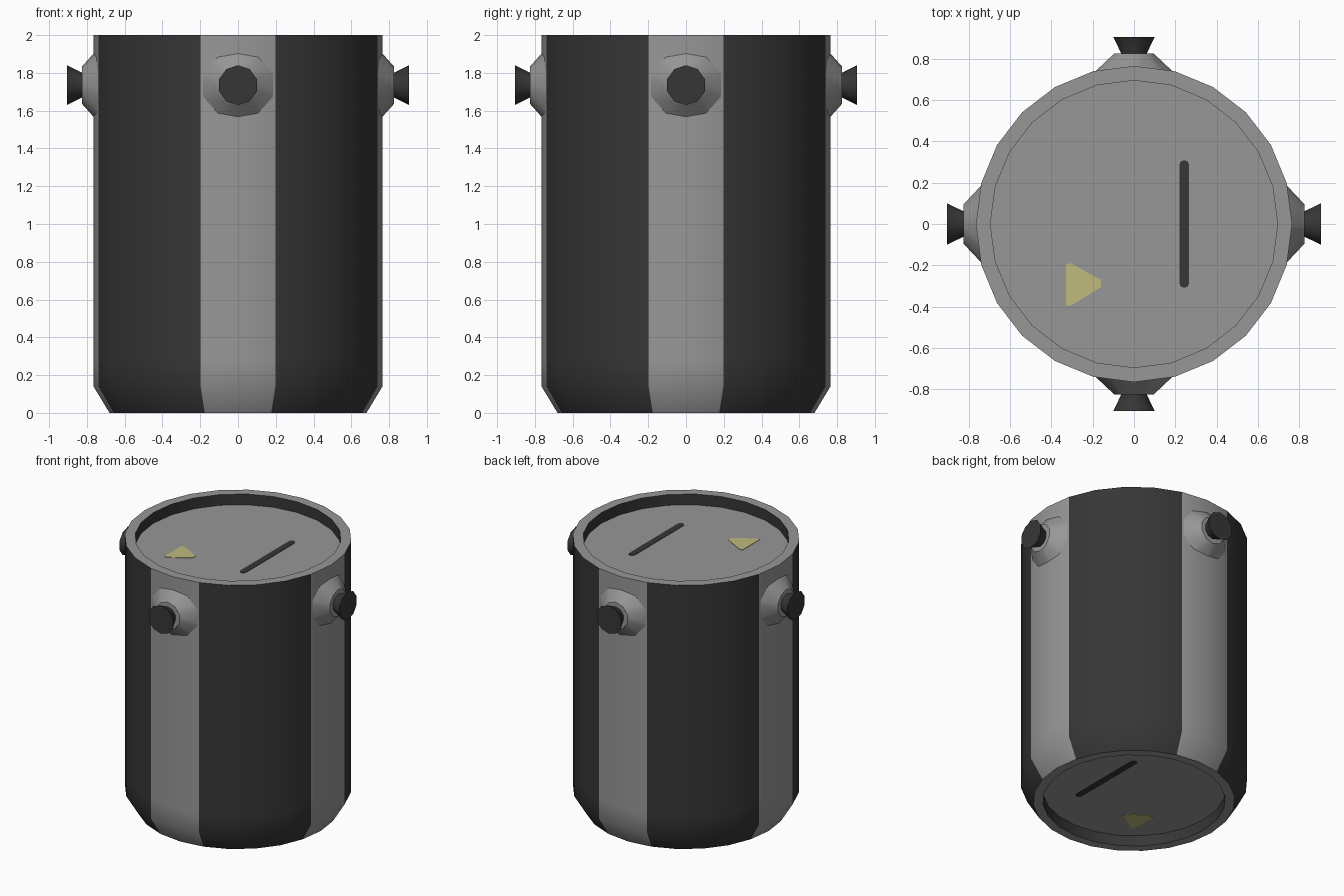
import bpy, bmesh, math
from mathutils import Matrix, Vector

if "Cube" in bpy.data.objects:
    bpy.data.objects.remove(bpy.data.objects["Cube"])


def material(name, rgb):
    m = bpy.data.materials.new(name)
    m.diffuse_color = (*rgb, 1)
    m.use_nodes = True
    m.node_tree.nodes["Principled BSDF"].inputs["Base Color"].default_value = m.diffuse_color
    return m


GREY = material("mid grey", (0.31, 0.31, 0.315))
DARK = material("charcoal", (0.037, 0.037, 0.038))
YELLOW = material("pale yellow", (0.52, 0.49, 0.21))


def finish(bm, name, mats, smooth=None):
    bmesh.ops.recalc_face_normals(bm, faces=bm.faces[:])
    mesh = bpy.data.meshes.new(name)
    bm.to_mesh(mesh)
    bm.free()
    for m in mats:
        mesh.materials.append(m)
    obj = bpy.data.objects.new(name, mesh)
    bpy.context.collection.objects.link(obj)
    if smooth:
        bpy.ops.object.select_all(action='DESELECT')
        obj.select_set(True)
        bpy.context.view_layer.objects.active = obj
        bpy.ops.object.shade_smooth_by_angle(angle=math.radians(smooth))
    return obj


def lathe(profile, sides, start=0.0):
    """Closed solid of revolution about z, capped at both ends."""
    bm = bmesh.new()
    rings = []
    for r, z in profile:
        rings.append([bm.verts.new((r * math.cos(start + math.tau * i / sides),
                                    r * math.sin(start + math.tau * i / sides), z))
                      for i in range(sides)])
    for a, b in zip(rings, rings[1:]):
        for i in range(sides):
            j = (i + 1) % sides
            bm.faces.new((a[i], a[j], b[j], b[i]))
    bm.faces.new(rings[0][::-1])
    bm.faces.new(rings[-1])
    return bm


# Canister body with recessed ends; stripes by direction
body = lathe([(0.615, 0.08), (0.615, 0), (0.68, 0), (0.765, 0.14), (0.765, 0.28),
              (0.765, 2), (0.695, 2), (0.695, 1.92)], 24)
bmesh.ops.recalc_face_normals(body, faces=body.faces[:])
for f in body.faces:
    c = f.calc_center_median()
    inward = f.normal.x * c.x + f.normal.y * c.y < -0.1
    on_axis = max(abs(c.x), abs(c.y)) > math.cos(math.radians(15)) * c.xy.length
    if abs(f.normal.z) > 0.9:
        f.material_index = 0
    else:
        f.material_index = 1 if inward or not on_axis else 0
finish(body, "canister_body", [GREY, DARK], 40)

# Four side bosses with flared studs
for i, side in enumerate(("front", "right", "back", "left")):
    place = (Matrix.Rotation(i * math.pi / 2, 4, 'Z')
             @ Matrix.Translation((0, 0, 1.735))
             @ Matrix.Rotation(math.pi / 2, 4, 'X'))
    for part, profile, mat in (
            ("boss", [(0.24, 0.70), (0.10, 0.825)], GREY),
            ("stud", [(0.065, 0.80), (0.065, 0.825), (0.105, 0.905)], DARK)):
        bm = lathe(profile, 10, math.pi / 2)
        bm.transform(place)
        finish(bm, f"{side}_{part}", [mat], 40)


def plate(name, points, z, mat):
    """Thin painted plate on an end panel."""
    bm = bmesh.new()
    face = bm.faces.new([bm.verts.new((x, y, z - 0.003)) for x, y in points])
    ext = bmesh.ops.extrude_face_region(bm, geom=[face])
    verts = [v for v in ext["geom"] if isinstance(v, bmesh.types.BMVert)]
    bmesh.ops.translate(bm, vec=Vector((0, 0, 0.006)), verts=verts)
    finish(bm, name, [mat])


# Slot and triangle marks on both end panels
slot = [(0.243 + 0.024 * math.cos(a), s * 0.285 + 0.024 * math.sin(a))
        for s, base in ((1, 0), (-1, math.pi))
        for a in (base + k * math.pi / 4 for k in range(5))]
triangle = [(-0.33, -0.195), (-0.33, -0.395), (-0.305, -0.395), (-0.16, -0.305),
            (-0.16, -0.27), (-0.305, -0.19)]
for end, z in (("top", 1.92), ("bottom", 0.08)):
    plate(f"{end}_slot_mark", slot, z, DARK)
    plate(f"{end}_triangle_mark", triangle, z, YELLOW)
